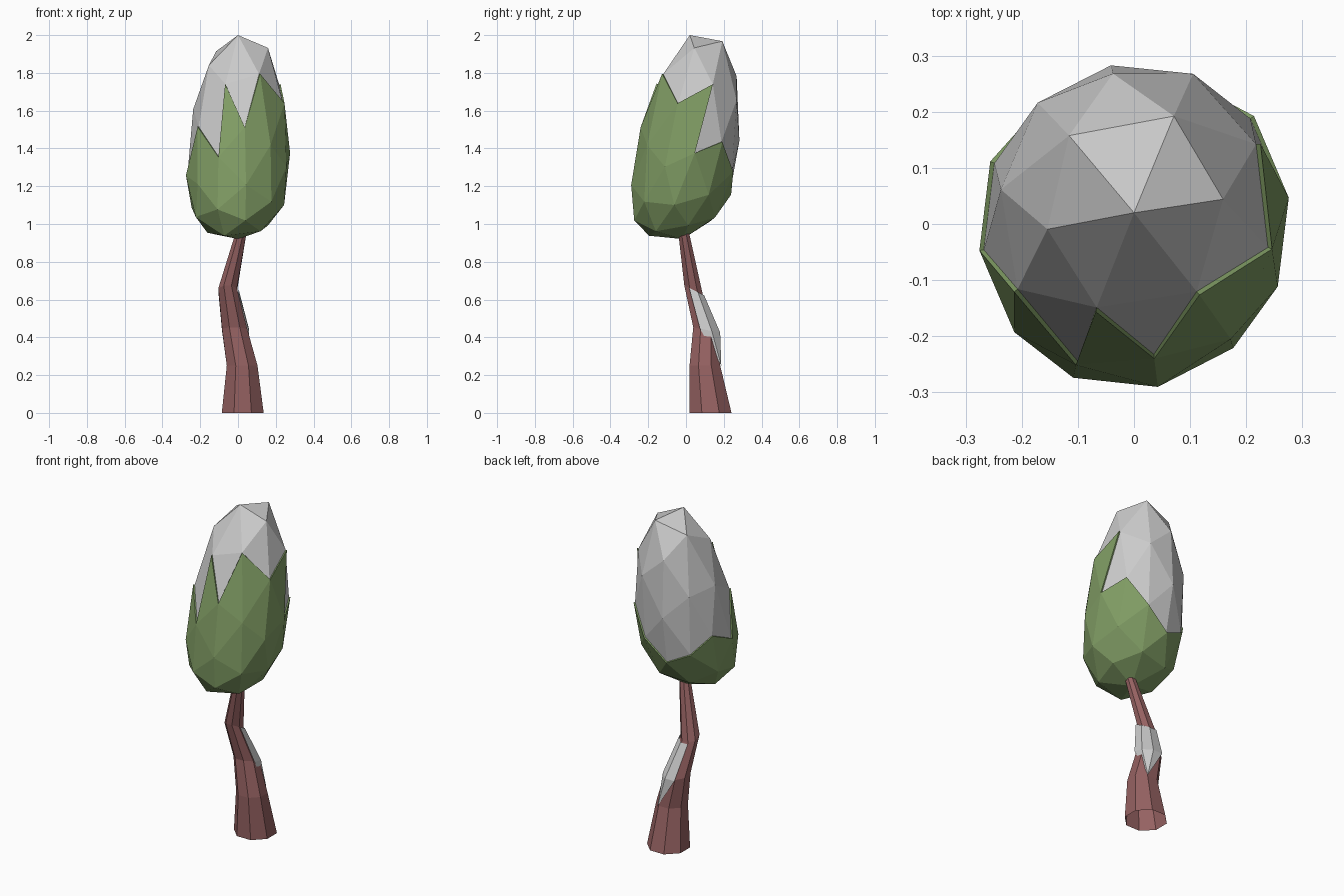
import bpy, bmesh, math
from mathutils import Vector

if "Cube" in bpy.data.objects:
    bpy.data.objects.remove(bpy.data.objects["Cube"])


def material(name, rgb):
    m = bpy.data.materials.new(name)
    m.diffuse_color = (*rgb, 1)
    m.use_nodes = True
    m.node_tree.nodes["Principled BSDF"].inputs["Base Color"].default_value = m.diffuse_color
    return m


def add_object(name, bm, mat=None):
    bmesh.ops.recalc_face_normals(bm, faces=bm.faces)
    me = bpy.data.meshes.new(name)
    bm.to_mesh(me)
    bm.free()
    ob = bpy.data.objects.new(name, me)
    bpy.context.collection.objects.link(ob)
    if mat:
        me.materials.append(mat)
    return ob


green = material("leaf_green", (0.22, 0.34, 0.13))
brown = material("bark", (0.30, 0.12, 0.12))

# Crown: low-poly ball with an edge midpoint on top, stretched and leaning back
CENTRE = Vector((0, 0, 1.465))
U = Vector((0.262, 0.045, 0.06))
V = Vector((-0.04, 0.275, 0.12))
W = Vector((0, 0.02, 0.535))


def crown_ball():
    bm = bmesh.new()
    bmesh.ops.create_icosphere(bm, subdivisions=2, radius=1)
    corners = [v.co.copy() for v in bm.verts if len(v.link_edges) == 5]
    a = corners[0]
    b = max((c for c in corners if (c - a).length > 0.1), key=a.dot)
    w, u = (a + b).normalized(), (b - a).normalized()
    v = w.cross(u)
    for p in bm.verts:
        c = p.co.copy()
        p.co = CENTRE + U * c.dot(u) + V * c.dot(v) + W * c.dot(w)
    return bm


def shape_crown(bm):
    """Blunt the ends and sink the middle, so the crown is egg shaped."""
    for p in bm.verts:
        t = min(max((p.co.z - 0.92) / 1.08, 0), 1)
        s = 2 * t - 1
        f = 1.02 + 0.16 * s * s
        ay = 0.02 * s
        p.co.x *= f
        p.co.y = ay + (p.co.y - ay) * f
        p.co.z -= 0.85 * t ** 1.3 * (1 - t) ** 1.2


def is_snowy(face):
    d = face.calc_center_median() - CENTRE
    side = -0.5 if d.x > 0 else -0.1
    return side * d.x / 0.27 + 0.5 * d.y / 0.28 + d.z / 0.54 > 0.1


bm = crown_ball()
shape_crown(bm)
add_object("snow_crown", bm)

# Leaf shell over the lower front of the crown
bm = crown_ball()
bmesh.ops.delete(bm, geom=[f for f in bm.faces if is_snowy(f)], context='FACES')
shape_crown(bm)
leaves = add_object("leaf_shell", bm, green)
mod = leaves.modifiers.new("thickness", 'SOLIDIFY')
mod.thickness = 0.008
mod.offset = 1

# Trunk: bent, tapering eight-sided tube (x, y, z, radius, back tilt)
RINGS = [(0.025, 0.13, 0, 0.12, 0), (0.022, 0.10, 0.25, 0.088, 0),
         (-0.018, 0.105, 0.44, 0.072, 0.2), (-0.055, 0.04, 0.65, 0.053, 0.5),
         (0.02, -0.015, 0.97, 0.03, 0)]
SIDES = 8


def ring_point(i, k, grow=0.0):
    x, y, z, r, tilt = RINGS[i]
    t = math.tau * (k + 0.5) / SIDES
    dy = (r + grow) * math.sin(t)
    return (x + (r + grow) * math.cos(t), y + dy, z - tilt * dy)


bm = bmesh.new()
rows = [[bm.verts.new(ring_point(i, k)) for k in range(SIDES)] for i in range(len(RINGS))]
for lo, hi in zip(rows, rows[1:]):
    for k in range(SIDES):
        n = (k + 1) % SIDES
        bm.faces.new((lo[k], lo[n], hi[n], hi[k]))
add_object("trunk", bm, brown)

# Jagged snow patch lying on the leaning back right of the trunk
bm = bmesh.new()
low = bm.verts.new(ring_point(1, 1, 0.006))
mid = [bm.verts.new(ring_point(2, k, 0.01)) for k in range(-1, 3)]
top = [bm.verts.new(ring_point(3, k, 0.008)) for k in range(-1, 3)]
for k in range(3):
    bm.faces.new((mid[k], mid[k + 1], top[k + 1], top[k]))
bm.faces.new((low, mid[2], mid[1]))
bm.faces.new((low, mid[3], mid[2]))
bm.faces.new((low, mid[1], mid[0]))
add_object("trunk_snow", bm)
